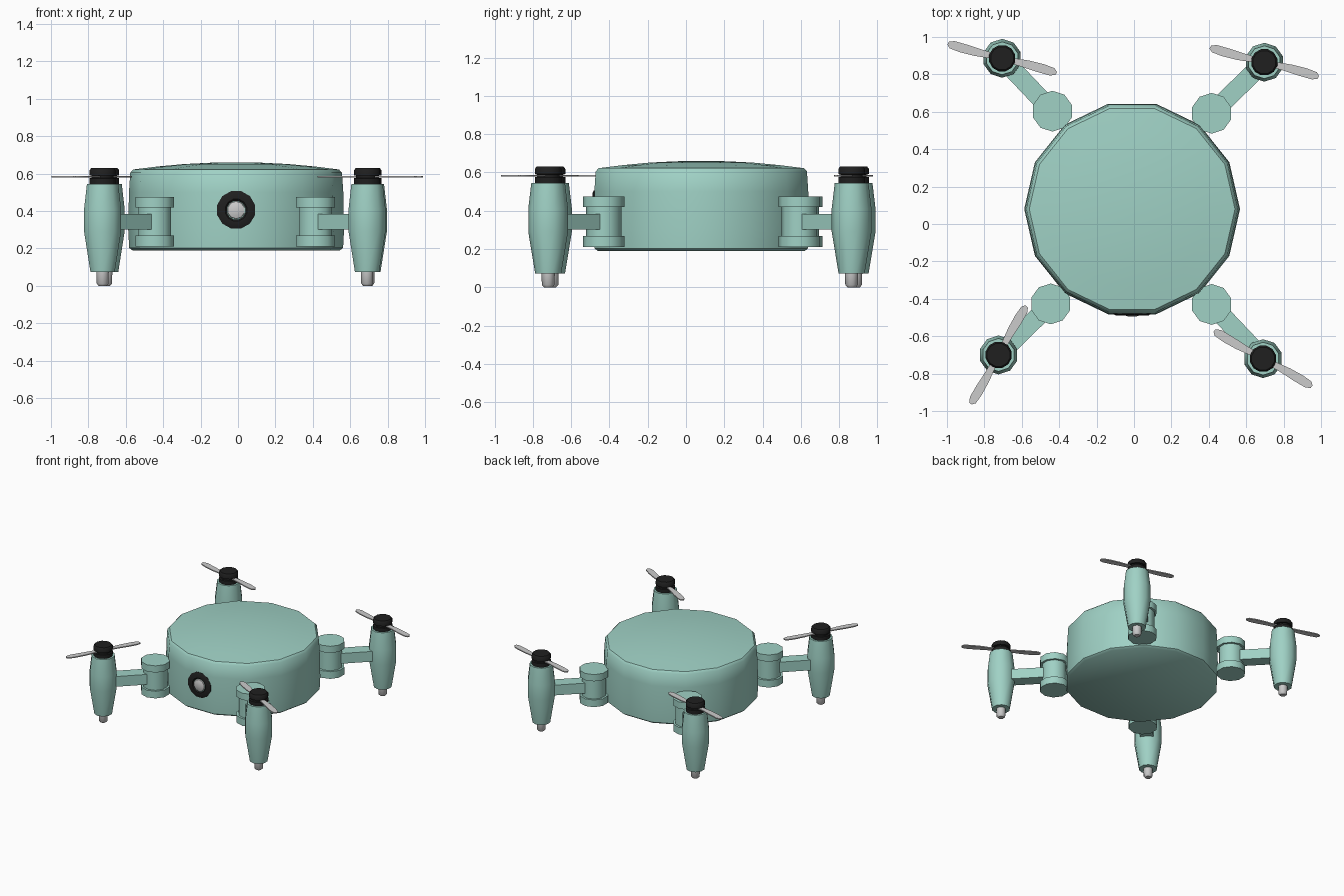
import bpy, bmesh, math
from mathutils import Matrix, Vector

if "Cube" in bpy.data.objects:
    bpy.data.objects.remove(bpy.data.objects["Cube"])


def material(name, col):
    m = bpy.data.materials.new(name)
    m.diffuse_color = (*col, 1)
    m.use_nodes = True
    m.node_tree.nodes["Principled BSDF"].inputs["Base Color"].default_value = m.diffuse_color
    return m


TEAL = material("pale teal", (0.35, 0.64, 0.56))
BLACK = material("matte black", (0.014, 0.014, 0.014))
GREY = material("light grey", (0.60, 0.60, 0.60))


def finish(name, bm, mat, matrix=Matrix(), angle=40):
    bmesh.ops.recalc_face_normals(bm, faces=bm.faces)
    bm.transform(matrix)
    me = bpy.data.meshes.new(name)
    bm.to_mesh(me)
    bm.free()
    me.materials.append(mat)
    ob = bpy.data.objects.new(name, me)
    bpy.context.collection.objects.link(ob)
    bpy.ops.object.select_all(action='DESELECT')
    ob.select_set(True)
    bpy.context.view_layer.objects.active = ob
    bpy.ops.object.shade_smooth_by_angle(angle=math.radians(angle))
    return ob


def lathe(name, profile, n, mat, matrix=Matrix(), turn=0.5):
    """Revolve (radius, z) points around z with n sides, closing both ends."""
    bm = bmesh.new()
    rings = []
    for r, z in profile:
        rings.append([bm.verts.new((r * math.cos(math.tau * (i + turn) / n),
                                    r * math.sin(math.tau * (i + turn) / n), z)) for i in range(n)])
    for a, b in zip(rings, rings[1:]):
        for i in range(n):
            j = (i + 1) % n
            bm.faces.new((a[i], a[j], b[j], b[i]))
    bm.faces.new(rings[0])
    bm.faces.new(rings[-1])
    return finish(name, bm, mat, matrix)


def move(x, y, z=0):
    return Matrix.Translation((x, y, z))


# Body: 14-sided drum with a shallow domed lid
lathe("body", [(0.555, 0.19), (0.572, 0.203), (0.577, 0.30), (0.573, 0.50), (0.566, 0.605),
               (0.55, 0.622), (0.42, 0.638), (0.28, 0.651), (0.14, 0.658), (0.03, 0.66)],
      14, TEAL, move(-0.01, 0.08), turn=0)

# Camera on the front face
front = move(-0.01, -0.475, 0.405) @ Matrix.Rotation(math.pi / 2, 4, 'X')
lathe("camera_ring", [(0.105, -0.03), (0.105, 0.006), (0.09, 0.014), (0.06, 0.014), (0.05, 0.004)],
      12, BLACK, front)
lathe("camera_lens", [(0.05, 0.0), (0.046, 0.012), (0.028, 0.018), (0.01, 0.02)], 10, GREY, front)


def arm_bar(name, a, b):
    """Square bar from hinge to motor pod."""
    d = Vector(b) - Vector(a)
    bm = bmesh.new()
    bmesh.ops.create_cube(bm, size=1)
    bm.transform(Matrix.Diagonal((d.length, 0.10, 0.083, 1)))
    mid = (Vector(a) + Vector(b)) / 2
    finish(name, bm, TEAL, move(mid.x, mid.y, 0.342) @ Matrix.Rotation(math.atan2(d.y, d.x), 4, 'Z'))


def propeller(name, x, y, degrees):
    """Two thin blades, the second a half turn of the first."""
    half = [(0.0, 0.015), (0.07, 0.018), (0.15, 0.026), (0.23, 0.027), (0.285, 0.021), (0.302, 0.005),
            (0.298, -0.012), (0.27, -0.023), (0.20, -0.022), (0.12, -0.017), (0.05, -0.015)]
    bm = bmesh.new()
    for s in (1, -1):
        face = bm.faces.new([bm.verts.new((s * px, s * py, -0.004)) for px, py in half + [(0, -0.015)]])
        top = bmesh.ops.extrude_face_region(bm, geom=[face])["geom"]
        bmesh.ops.translate(bm, vec=(0, 0, 0.008), verts=[v for v in top if isinstance(v, bmesh.types.BMVert)])
    finish(name, bm, GREY, move(x, y, 0.583) @ Matrix.Rotation(math.radians(degrees), 4, 'Z'))


# Four arms: name, hinge centre, motor centre, propeller angle
ARMS = [("back_left", (-0.436, 0.603), (-0.705, 0.886), -15),
        ("back_right", (0.415, 0.592), (0.697, 0.865), -15),
        ("front_left", (-0.445, -0.427), (-0.724, -0.70), 60.5),
        ("front_right", (0.415, -0.43), (0.69, -0.72), -29.5)]

for tag, hinge, pod, spin in ARMS:
    H, P = move(*hinge), move(*pod)
    # Spool-shaped hinge
    lathe(tag + "_hinge", [(0.109, 0.21), (0.109, 0.268), (0.092, 0.268), (0.092, 0.42),
                           (0.109, 0.42), (0.109, 0.475)], 10, TEAL, H)
    arm_bar(tag + "_arm", hinge, pod)
    # Motor pod, foot and black rotor cap
    lathe(tag + "_motor_pod", [(0.068, 0.073), (0.104, 0.29), (0.104, 0.41), (0.088, 0.545)], 10, TEAL, P)
    lathe(tag + "_foot", [(0.022, 0.0), (0.033, 0.012), (0.035, 0.08)], 10, GREY, P)
    lathe(tag + "_rotor_cap", [(0.072, 0.53), (0.072, 0.575), (0.06, 0.577), (0.06, 0.589),
                               (0.072, 0.591), (0.072, 0.618), (0.063, 0.63)], 12, BLACK, P)
    propeller(tag + "_propeller", *pod, spin)
